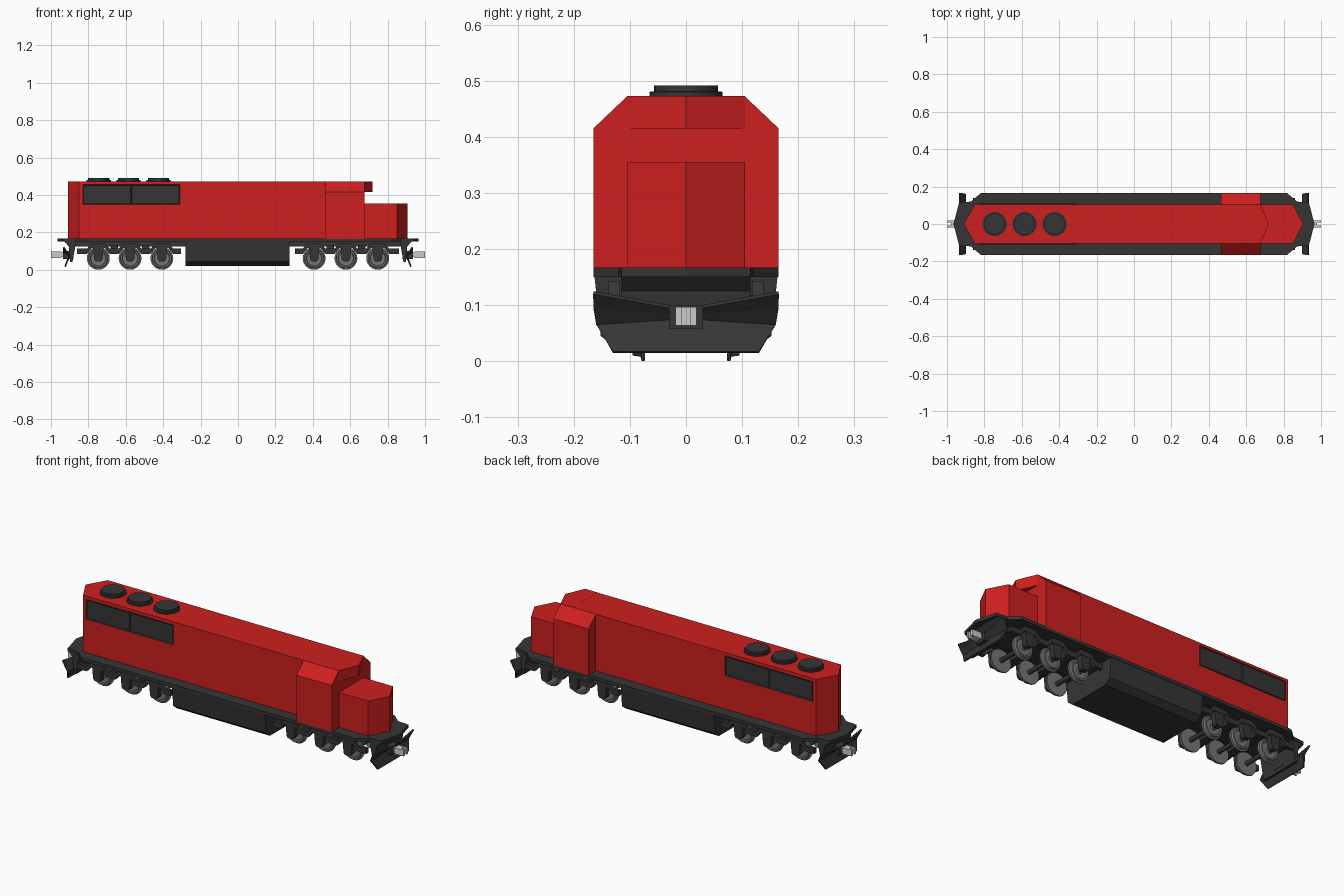
import bpy, bmesh, math
from mathutils import Matrix, Vector

cube = bpy.data.objects.get("Cube")
if cube:
    bpy.data.objects.remove(cube, do_unlink=True)


def material(name, r, g, b):
    m = bpy.data.materials.new(name)
    m.use_nodes = True
    m.diffuse_color = (r, g, b, 1)
    m.node_tree.nodes["Principled BSDF"].inputs["Base Color"].default_value = (r, g, b, 1)
    return m


RED = material("red paint", 0.62, 0.014, 0.014)
DARK = material("dark grey", 0.036, 0.036, 0.036)
STEEL = material("wheel steel", 0.18, 0.18, 0.18)
LIGHT = material("coupler grey", 0.6, 0.6, 0.6)


def finish(name, bm, mat, mirror="", smooth=False):
    bmesh.ops.recalc_face_normals(bm, faces=bm.faces)
    me = bpy.data.meshes.new(name)
    bm.to_mesh(me)
    bm.free()
    me.materials.append(mat)
    ob = bpy.data.objects.new(name, me)
    bpy.context.collection.objects.link(ob)
    if smooth:
        bpy.ops.object.select_all(action="DESELECT")
        ob.select_set(True)
        bpy.context.view_layer.objects.active = ob
        bpy.ops.object.shade_smooth_by_angle(angle=math.radians(40))
    if mirror:
        mod = ob.modifiers.new("Mirror", "MIRROR")
        mod.use_axis = ["x" in mirror, "y" in mirror, False]
        mod.use_mirror_merge = False
    return ob


def prism(name, pts, axis, a, b, mat, mirror=""):
    """Extrude a flat outline along one axis from a to b."""
    place = {"x": lambda p, t: (t, p[0], p[1]),
             "y": lambda p, t: (p[0], t, p[1]),
             "z": lambda p, t: (p[0], p[1], t)}[axis]
    bm = bmesh.new()
    face = bm.faces.new([bm.verts.new(place(p, a)) for p in pts])
    new = bmesh.ops.extrude_face_region(bm, geom=[face])["geom"]
    shift = Vector(place((0, 0), b - a))
    bmesh.ops.translate(bm, vec=shift, verts=[v for v in new if isinstance(v, bmesh.types.BMVert)])
    return finish(name, bm, mat, mirror)


def box(name, x, y, z, mat, mirror=""):
    return prism(name, [(x[0], y[0]), (x[1], y[0]), (x[1], y[1]), (x[0], y[1])],
                 "z", z[0], z[1], mat, mirror)


def both_sides(half):
    """Mirror an outline half across its first coordinate."""
    return half + [(-u, v) for u, v in reversed(half)]


def across(half):
    """Mirror an outline half across its second coordinate, sharing centre points."""
    return half + [(u, -v) for u, v in reversed(half) if v]


def lathe(name, profile, axis, centre, mat, mirror="", sides=24):
    """Stack of rings (radius, position) around one axis, capped at both ends."""
    bm = bmesh.new()
    rings = []
    for r, t in profile:
        rings.append([bm.verts.new((r * math.cos(k * math.tau / sides),
                                    r * math.sin(k * math.tau / sides), t)) for k in range(sides)])
    for lo, hi in zip(rings, rings[1:]):
        for k in range(sides):
            j = (k + 1) % sides
            bm.faces.new((lo[k], lo[j], hi[j], hi[k]))
    bm.faces.new(rings[0])
    bm.faces.new(rings[-1])
    if axis == "y":
        bm.transform(Matrix.Rotation(math.radians(-90), 4, "X"))
    bm.transform(Matrix.Translation(centre))
    return finish(name, bm, mat, mirror, smooth=True)


# Body: long hood with pointed ends, roof overhang, cab and short nose
W = 0.105
prism("long_hood", across([(-0.91, 0), (-0.85, W), (0.67, W)]), "z", 0.165, 0.472, RED)
prism("roof_overhang", across([(0.72, 0), (0.675, W), (0.6, W)]), "z", 0.415, 0.4725, RED)
prism("cab", both_sides([(0.165, 0.165), (0.165, 0.415), (W, 0.472)]), "x", 0.465, 0.675, RED)
prism("nose", across([(0.905, 0), (0.85, W), (0.67, W)]), "z", 0.165, 0.355, RED)

# Side grilles with recessed panels
for name, x0 in (("rear_grille", -0.83), ("front_grille", -0.57)):
    ob = box(name, (x0, x0 + 0.26), (W, 0.110), (0.35, 0.455), DARK, "y")
    bm = bmesh.new()
    bm.from_mesh(ob.data)
    outer = [f for f in bm.faces if f.normal.y > 0.9]
    bmesh.ops.inset_region(bm, faces=outer, thickness=0.006, depth=-0.004)
    bm.to_mesh(ob.data)
    bm.free()

# Roof fans
for i, x in enumerate((-0.745, -0.585, -0.425)):
    lathe(f"roof_fan_{i + 1}", [(0.065, 0.47), (0.065, 0.48), (0.057, 0.481), (0.057, 0.491)],
          "z", (x, 0, 0), DARK)

# Deck, centre sill and fuel tank
end = [(0.965, 0), (0.935, 0.115), (0.87, 0.12), (0.82, 0.165)]
deck = end + [(-x, y) for x, y in reversed(end)]
prism("deck", deck + [(x, -y) for x, y in reversed(deck) if y], "z", 0.15, 0.167, DARK)
box("centre_sill", (-0.87, 0.87), (-0.07, 0.07), (0.125, 0.152), DARK)
prism("fuel_tank", both_sides([(0.164, 0.16), (0.152, 0.045), (0.12, 0.02)]),
      "x", -0.28, 0.275, DARK)

# Bogie side frames arch over each wheel
wheels = (0.407, 0.577, 0.747)
crest = [(0.305, 0.0)]
for x in wheels:
    crest += [(x - 0.06, 0), (x - 0.035, 0.03), (x + 0.035, 0.03), (x + 0.06, 0)]
crest.append((0.86, 0.0))
prism("bogie_frame", [(x, 0.113 + h) for x, h in crest] +
      [(x, 0.085 + h) for x, h in reversed(crest)], "y", 0.118, 0.138, DARK, "xy")
for i, x in enumerate((0.492, 0.662)):
    box(f"bogie_crossbeam_{i + 1}", (x - 0.02, x + 0.02), (-0.12, 0.12), (0.088, 0.13), DARK, "x")

# Wheels, axles and journal boxes
for i, x in enumerate(wheels):
    c = (x, 0, 0.061)
    lathe(f"wheel_{i + 1}", [(0.06, 0.073), (0.061, 0.079), (0.053, 0.081), (0.051, 0.095),
                             (0.043, 0.095), (0.040, 0.089), (0.018, 0.089), (0.016, 0.097)],
          "y", c, STEEL, "xy")
    lathe(f"axle_{i + 1}", [(0.012, -0.12), (0.012, 0.12)], "y", c, DARK, "x", 12)
    prism(f"journal_box_{i + 1}", [(x - 0.028, 0.117), (x - 0.022, 0.055), (x - 0.014, 0.045),
                                   (x + 0.014, 0.045), (x + 0.022, 0.055), (x + 0.028, 0.117)],
          "y", 0.108, 0.136, DARK, "xy")

# End plates, coupler pockets and couplers
prism("end_plate", [(0.865, 0.152), (0.93, 0.152), (0.905, 0.125), (0.897, 0.04), (0.885, 0.04)],
      "y", -0.115, 0.115, DARK, "x")
box("coupler_pocket", (0.88, 0.935), (-0.03, 0.03), (0.058, 0.1), DARK, "x")
box("coupler_shank", (0.91, 0.965), (-0.011, 0.011), (0.07, 0.092), LIGHT, "x")
box("coupler_head", (0.945, 0.978), (-0.019, 0.019), (0.064, 0.097), LIGHT, "x")
box("coupler_jaw", (0.977, 1.0), (0.007, 0.019), (0.064, 0.097), LIGHT, "xy")

# Curved ploughs at both ends
bm = bmesh.new()
rows = []
for x, y, z_side, z_mid in ((0.932, 0.165, 0.122, 0.092), (0.918, 0.165, 0.098, 0.085),
                            (0.903, 0.16, 0.066, 0.076), (0.925, 0.13, 0.016, 0.016)):
    rows.append([bm.verts.new(p) for p in ((x, -y, z_side), (x, 0, z_mid), (x, y, z_side))])
for a, b in zip(rows, rows[1:]):
    for k in (0, 1):
        bm.faces.new((a[k], b[k], b[k + 1], a[k + 1]))
plough = finish("plough", bm, DARK)
thick = plough.modifiers.new("Thickness", "SOLIDIFY")
thick.thickness = 0.008
thick.offset = 0
pair = plough.modifiers.new("Mirror", "MIRROR")
pair.use_axis = [True, False, False]
